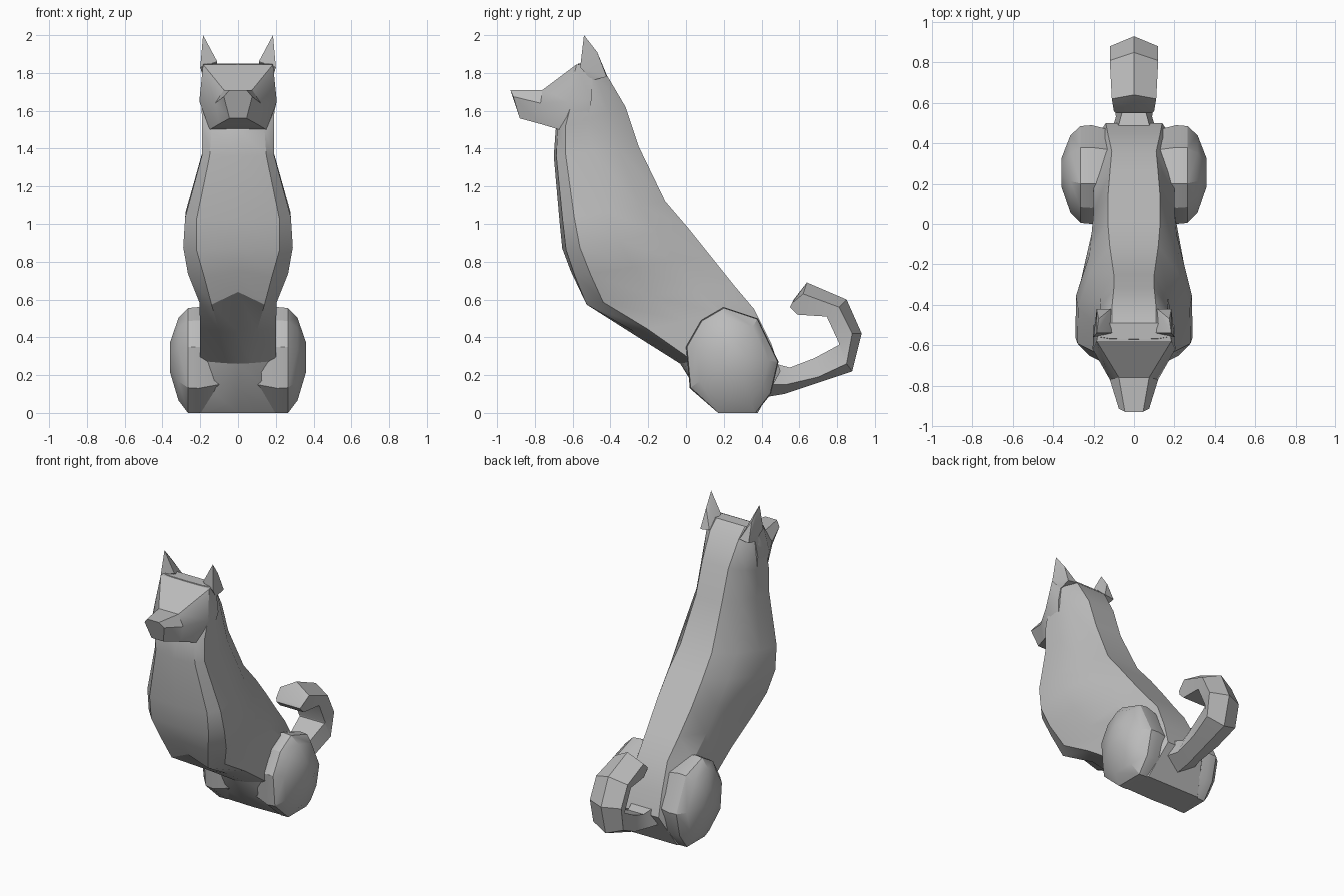
import bpy, bmesh, math
from mathutils import Vector

cube = bpy.data.objects.get("Cube")
if cube:
    bpy.data.objects.remove(cube)

grey = bpy.data.materials.new("plain grey")
grey.use_nodes = True
colour = (0.5, 0.5, 0.5, 1)
grey.diffuse_color = colour
grey.node_tree.nodes["Principled BSDF"].inputs["Base Color"].default_value = colour


def finish(name, bm):
    bmesh.ops.recalc_face_normals(bm, faces=bm.faces)
    mesh = bpy.data.meshes.new(name)
    bm.to_mesh(mesh)
    bm.free()
    mesh.materials.append(grey)
    ob = bpy.data.objects.new(name, mesh)
    bpy.context.collection.objects.link(ob)
    bpy.ops.object.select_all(action='DESELECT')
    ob.select_set(True)
    bpy.context.view_layer.objects.active = ob
    bpy.ops.object.shade_smooth_by_angle(angle=math.radians(28))
    return ob


def loft(name, rings):
    """Skin closed rings of points and cap both ends."""
    bm = bmesh.new()
    loops = [[bm.verts.new(p) for p in ring] for ring in rings]
    n = len(loops[0])
    for a, b in zip(loops, loops[1:]):
        for i in range(n):
            j = (i + 1) % n
            bm.faces.new((a[i], a[j], b[j], b[i]))
    bm.faces.new(loops[0])
    bm.faces.new(loops[-1])
    return finish(name, bm)


def mirrored(half, middle=()):
    """Close a ring from its left half and an optional centre point."""
    return list(middle) + half + [(-x, y, z) for x, y, z in reversed(half)]


# Body: front (y, z), back (y, z), keel, side, flank and spine half widths, keel lift
body = [
    ((-.57, 1.85), (-.49, 1.85), .12, .17, .15, .11, 0),
    ((-.62, 1.68), (-.42, 1.79), .15, .195, .17, .11, 0),
    ((-.69, 1.50), (-.32, 1.62), .14, .19, .165, .10, 0),
    ((-.70, 1.36), (-.25, 1.41), .15, .19, .17, .10, 0),
    ((-.67, 1.02), (-.11, 1.12), .22, .28, .22, .12, 0),
    ((-.655, .86), (.01, .98), .22, .29, .22, .13, .01),
    ((-.61, .72), (.13, .83), .18, .265, .21, .13, .03),
    ((-.55, .57), (.25, .68), .14, .205, .20, .12, .07),
    ((-.30, .43), (.36, .55), .10, .20, .20, .11, 0),
    ((-.03, .26), (.45, .37), .07, .20, .21, .13, 0),
    ((.05, .13), (.50, .22), .15, .20, .21, .14, 0),
    ((.17, 0), (.38, 0), .20, .24, .24, .20, 0),
]
rings = []
for front, back, keel, side, flank, spine, lift in body:
    f, b = Vector(front), Vector(back)
    half = [(w, *f.lerp(b, t)) for w, t in
            ((keel, .03), (side, .14), (side * .99, .45), (flank, .76), (spine, 1))]
    rings.append(mirrored(half, [(0, f.x, f.y + lift)]))
loft("body", rings)

# Head: brow, cheek and jaw points from nose to skull
head = [
    ((.045, -.93, 1.71), (.075, -.915, 1.675), (.045, -.88, 1.56)),
    ((.075, -.76, 1.71), (.12, -.77, 1.64), (.10, -.77, 1.53)),
    ((.185, -.58, 1.845), (.205, -.62, 1.65), (.15, -.67, 1.5)),
    ((.17, -.49, 1.85), (.20, -.50, 1.66), (.17, -.53, 1.5)),
]
loft("head", [mirrored(list(points)) for points in head])

# Haunches: side outline shrinking outwards
outline = [(0, .35), (.08, .49), (.20, .56), (.38, .50), (.49, .27),
           (.45, .1), (.37, 0), (.17, 0), (.02, .13)]
centre = Vector((.26, .30))
layers = ((.10, .88), (.21, 1), (.265, .98), (.315, .78), (.36, .28))
for sign, label in ((1, "left"), (-1, "right")):
    rings = []
    for x, scale in layers:
        ring = [centre.lerp(Vector(p), scale) for p in outline]
        # The foot side stays on the ground up to the outer rim
        rings.append([(sign * x, y, 0 if z < .02 and x < .3 else z) for y, z in ring])
    loft(label + "_haunch", rings)

# Ears: faceted hulls with a swept back edge
for sign, label in ((1, "left"), (-1, "right")):
    bm = bmesh.new()
    points = ((.11, -.54, 1.86), (.20, -.56, 1.83), (.185, -.54, 2), (.175, -.47, 1.91),
              (.185, -.42, 1.78), (.115, -.42, 1.79), (.18, -.50, 1.76))
    for x, y, z in points:
        bm.verts.new((sign * x, y, z))
    bmesh.ops.convex_hull(bm, input=bm.verts)
    finish(label + "_ear", bm)

# Tail: outer ridge, side edge and inner edge with half widths
tail = [
    ((.40, .08), (.40, .15), (.40, .28), .13, .10),
    ((.52, .10), (.53, .15), (.55, .24), .09, .06),
    ((.70, .16), (.70, .19), (.68, .29), .10, .08),
    ((.88, .22), (.85, .26), (.81, .36), .115, .095),
    ((.93, .42), (.88, .42), (.81, .37), .12, .10),
    ((.85, .60), (.81, .56), (.745, .51), .12, .10),
    ((.64, .69), (.62, .63), (.59, .52), .11, .09),
    ((.57, .60), (.56, .58), (.55, .56), .10, .09),
]
rings = []
for outer, edge, inner, we, wi in tail:
    rings.append(mirrored([(we, *edge), (wi, *inner)], [(0, *outer)]))
loft("tail", rings)
